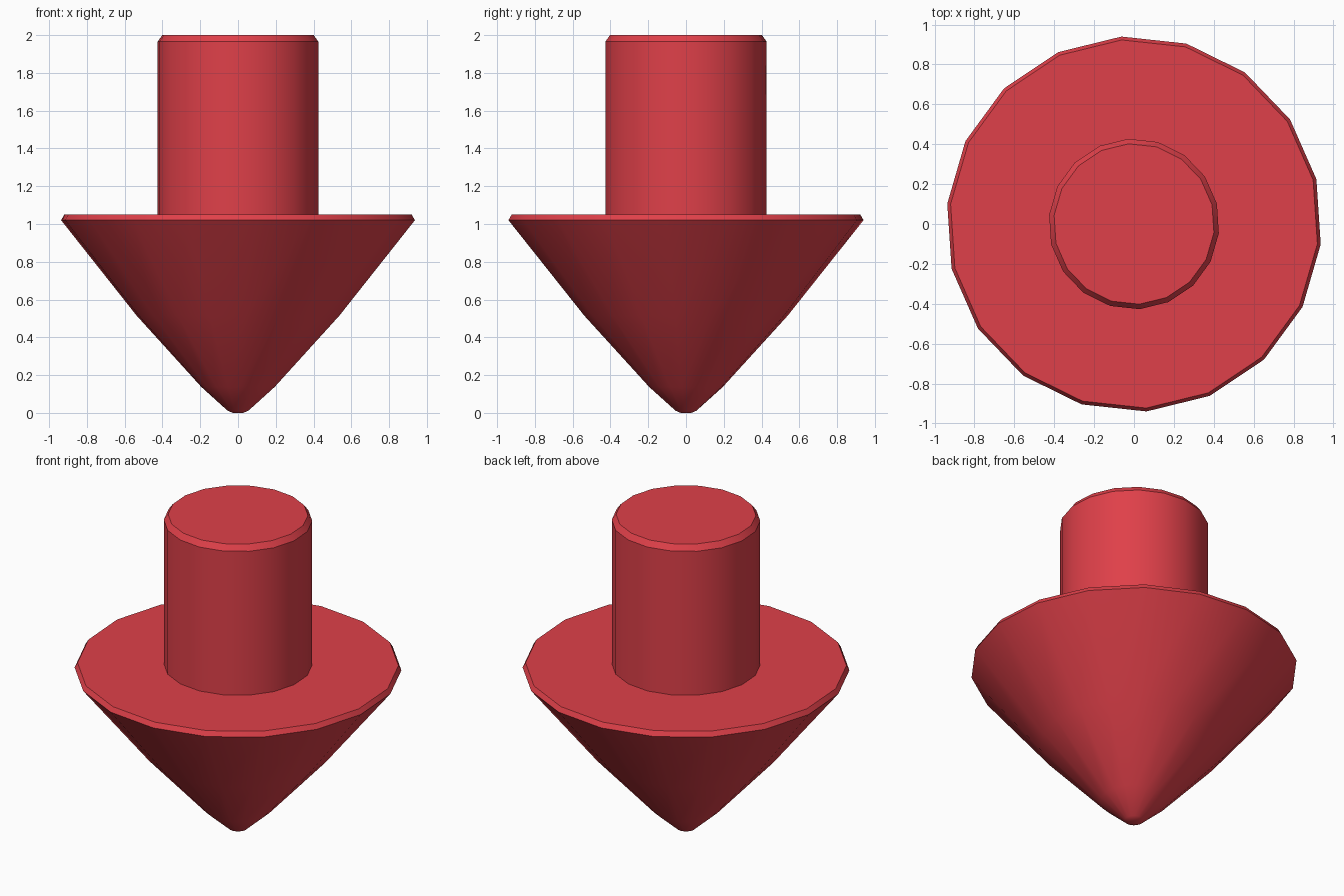
import bpy, bmesh, math

if "Cube" in bpy.data.objects:
    bpy.data.objects.remove(bpy.data.objects["Cube"])

SIDES = 18
TWIST = math.radians(13.8)

red = bpy.data.materials.new("red")
red.diffuse_color = (0.74, 0.051, 0.067, 1)
red.use_nodes = True
red.node_tree.nodes["Principled BSDF"].inputs["Base Color"].default_value = red.diffuse_color


def lathe(name, profile):
    """Closed solid turned from (radius, height) points, bottom to top."""
    bm = bmesh.new()
    rings = []
    for r, z in profile:
        angles = [TWIST + i * math.tau / SIDES for i in range(SIDES)]
        rings.append([bm.verts.new((r * math.cos(a), r * math.sin(a), z)) for a in angles])
    for low, high in zip(rings, rings[1:]):
        for i in range(SIDES):
            j = (i + 1) % SIDES
            bm.faces.new((low[i], low[j], high[j], high[i]))
    bm.faces.new(rings[0][::-1])
    bm.faces.new(rings[-1])
    mesh = bpy.data.meshes.new(name)
    bm.to_mesh(mesh)
    bm.free()
    mesh.materials.append(red)
    obj = bpy.data.objects.new(name, mesh)
    bpy.context.collection.objects.link(obj)
    bpy.ops.object.select_all(action='DESELECT')
    obj.select_set(True)
    bpy.context.view_layer.objects.active = obj
    bpy.ops.object.shade_smooth_by_angle(angle=math.radians(30))
    return obj


# Downward pointing cone with blunt tip and chamfered rim
lathe("arrow_head", [(0.028, 0), (0.056, 0.012), (0.195, 0.137), (0.54, 0.515),
                     (0.942, 1.02), (0.925, 1.05)])

# Cylinder with chamfered top
lathe("arrow_shaft", [(0.428, 1.04), (0.428, 1.965), (0.403, 2.0)])
